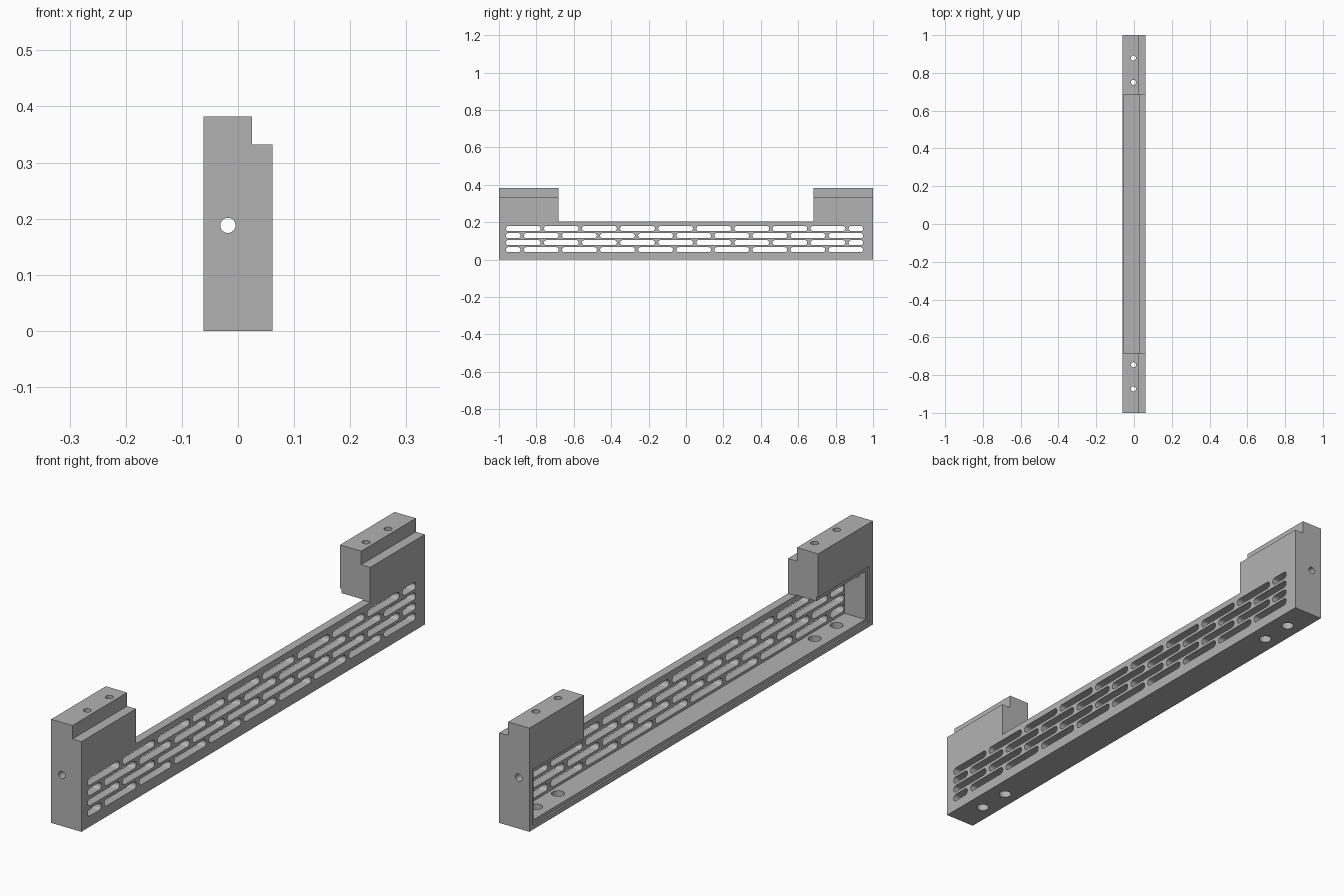
import bpy, bmesh, math
from mathutils import Vector

cube = bpy.data.objects.get("Cube")
if cube:
    bpy.data.objects.remove(cube)

W, H, WALL_TOP, BLOCK_Y = 0.0615, 0.382, 0.203, 0.682

grey = bpy.data.materials.new("light_grey")
grey.use_nodes = True
grey.diffuse_color = (0.45, 0.45, 0.45, 1)
grey.node_tree.nodes["Principled BSDF"].inputs["Base Color"].default_value = (0.45, 0.45, 0.45, 1)


def prism(bm, points, direction):
    """Closed prism from an outline, extruded along a direction."""
    face = bm.faces.new([bm.verts.new(p) for p in points])
    new = bmesh.ops.extrude_face_region(bm, geom=[face], use_keep_orig=True)["geom"]
    moved = [v for v in new if isinstance(v, bmesh.types.BMVert)]
    bmesh.ops.translate(bm, verts=moved, vec=Vector(direction))


def box(bm, x0, x1, y0, y1, z0, z1):
    prism(bm, [(x0, y0, z0), (x1, y0, z0), (x1, y1, z0), (x0, y1, z0)], (0, 0, z1 - z0))


def circle(r, n=32):
    return [(r * math.cos(math.tau * i / n), r * math.sin(math.tau * i / n)) for i in range(n)]


def finish(bm, name):
    bmesh.ops.recalc_face_normals(bm, faces=bm.faces)
    mesh = bpy.data.meshes.new(name)
    bm.to_mesh(mesh)
    bm.free()
    mesh.materials.append(grey)
    obj = bpy.data.objects.new(name, mesh)
    bpy.context.collection.objects.link(obj)
    return obj


# U-shaped side outline: long bar with a raised block at each end
bm = bmesh.new()
half = [(BLOCK_Y, WALL_TOP), (BLOCK_Y, H), (1, H), (1, 0)]
outline = half + [(-y, z) for y, z in reversed(half)]
prism(bm, [(-W, y, z) for y, z in outline], (2 * W, 0, 0))
body = finish(bm, "vented_bracket")


def cut(bm, name):
    """Subtract the cutter from the body and remove it."""
    cutter = finish(bm, name)
    cutter.hide_render = True
    mod = body.modifiers.new(name, 'BOOLEAN')
    mod.operation, mod.solver, mod.object = 'DIFFERENCE', 'EXACT', cutter
    bpy.context.view_layer.objects.active = body
    bpy.ops.object.modifier_apply(modifier=name)
    bpy.data.objects.remove(cutter)


# Step along the upper outer edge of both blocks
bm = bmesh.new()
box(bm, 0.025, 0.1, -1.1, 1.1, 0.332, 0.5)
cut(bm, "step_cutter")

# Open cavity behind the vented wall
bm = bmesh.new()
box(bm, -0.1, 0.03, -0.966, 0.966, 0.03, WALL_TOP + 0.003)
cut(bm, "cavity_cutter")

# Shallow rebate around the opening
bm = bmesh.new()
box(bm, -0.1, -0.055, -0.978, 0.978, 0.017, 0.222)
cut(bm, "rebate_cutter")

# Staggered rows of rounded vent slots
R, PITCH, LENGTH, START, END = 0.0135, 0.2036, 0.186, -0.963, 0.947


def slot(bm, y0, y1, z):
    pts = []
    for cy, a0 in ((y1 - R, -math.pi / 2), (y0 + R, math.pi / 2)):
        for i in range(13):
            a = a0 + math.pi * i / 12
            pts.append((0.02, cy + R * math.cos(a), z + R * math.sin(a)))
    prism(bm, pts, (0.08, 0, 0))


bm = bmesh.new()
for row in range(4):
    z = 0.053 + 0.0377 * row
    for k in range(10):
        if row % 2:
            y0 = START + PITCH * k
        else:
            y0 = START + PITCH * k - 0.107
        slot(bm, max(y0, START), min(y0 + LENGTH, END), z)
cut(bm, "slot_cutter")

# Vertical screw holes through the blocks, wider access holes in the floor
for name, r, z0, z1 in (("screw_cutter", 0.0135, 0.1, 0.5), ("access_cutter", 0.022, -0.1, 0.1)):
    bm = bmesh.new()
    for y in (-0.873, -0.745, 0.75, 0.878):
        prism(bm, [(a - 0.003, b + y, z0) for a, b in circle(r)], (0, 0, z1 - z0))
    cut(bm, name)

# Hole through each end wall
bm = bmesh.new()
for y in (-1.1, 0.9):
    prism(bm, [(a - 0.018, y, b + 0.188) for a, b in circle(0.0135)], (0, 0.2, 0))
cut(bm, "end_hole_cutter")

# Smooth only the curved hole walls
bpy.ops.object.select_all(action='DESELECT')
body.select_set(True)
bpy.context.view_layer.objects.active = body
bpy.ops.object.shade_smooth_by_angle(angle=math.radians(30))
